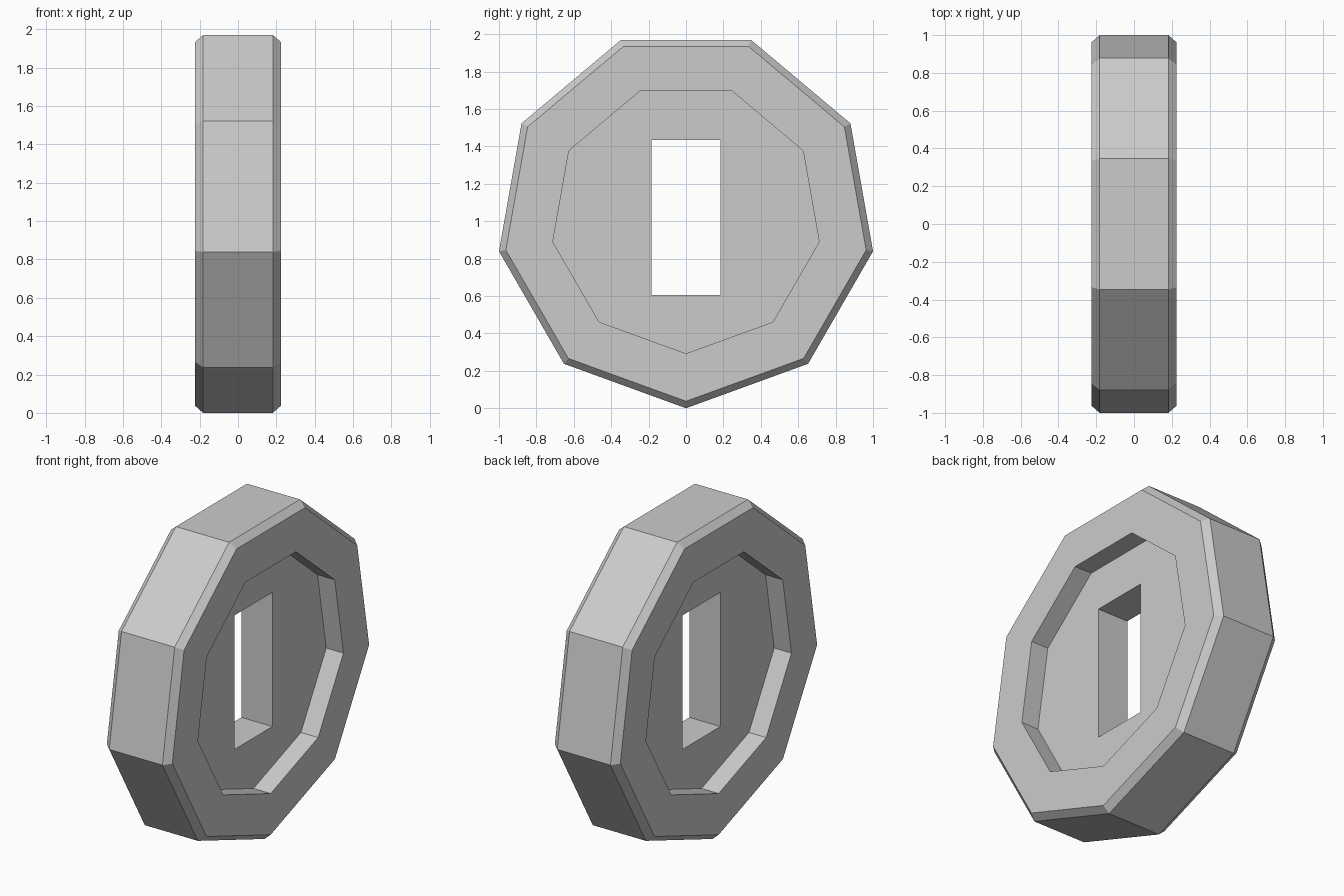
import bpy, bmesh
from math import sin, cos, pi

if "Cube" in bpy.data.objects:
    bpy.data.objects.remove(bpy.data.objects["Cube"])

SIDES = 9
R = 1.0154          # outer radius, one corner points down
CZ = R

# Half-section of the disc: (x, radius) from one recess floor to the other
half = [(0.106, 0.723), (0.224, 0.723), (0.224, 0.978), (0.182, R)]
profile = [(-x, r) for x, r in half] + half[::-1]

# Nine-sided disc with chamfered rims and a recess on both faces
bm = bmesh.new()
rings = []
for x, r in profile:
    rings.append([bm.verts.new((x, r * sin(2 * pi * i / SIDES), CZ - r * cos(2 * pi * i / SIDES)))
                  for i in range(SIDES)])
for a, b in zip(rings, rings[1:]):
    for i in range(SIDES):
        j = (i + 1) % SIDES
        bm.faces.new((a[i], a[j], b[j], b[i]))
bm.faces.new(rings[0])
bm.faces.new(rings[-1])
bmesh.ops.recalc_face_normals(bm, faces=bm.faces)
mesh = bpy.data.meshes.new("wheel_disc")
bm.to_mesh(mesh)
bm.free()
disc = bpy.data.objects.new("wheel_disc", mesh)
bpy.context.collection.objects.link(disc)

# Cutter for the rectangular slot through the middle
bpy.ops.mesh.primitive_cube_add(size=1, location=(0, 0, 1.02))
cutter = bpy.context.object
cutter.name = "slot_cutter"
cutter.scale = (1, 0.37, 0.83)
cutter.hide_render = True
cutter.display_type = 'WIRE'

cut = disc.modifiers.new("slot", 'BOOLEAN')
cut.operation = 'DIFFERENCE'
cut.solver = 'EXACT'
cut.object = cutter
